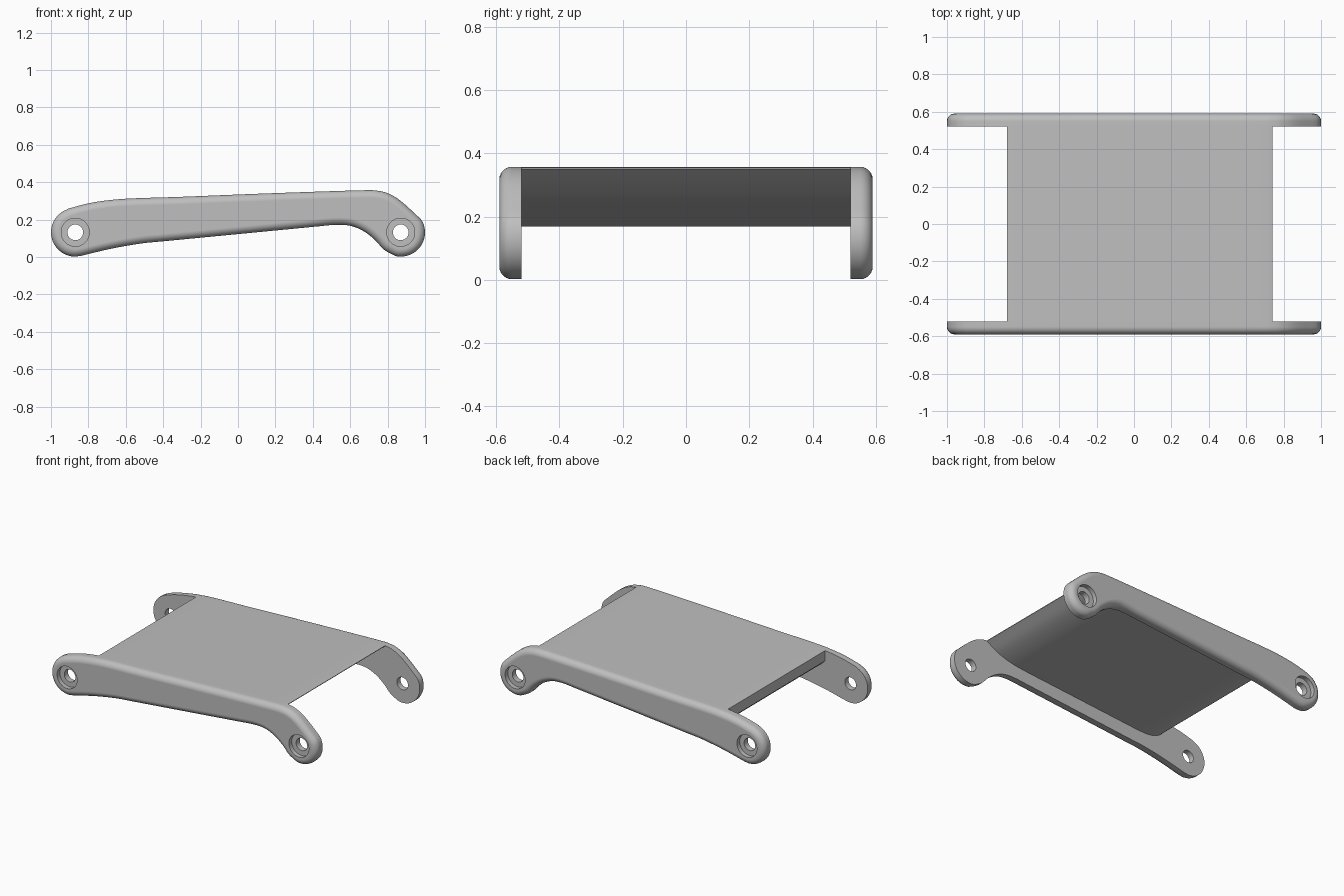
import bpy, bmesh
from math import sin, cos, radians, pi
from mathutils import Vector

cube = bpy.data.objects.get("Cube")
if cube:
    bpy.data.objects.remove(cube, do_unlink=True)

grey = bpy.data.materials.new("plain grey")
grey.use_nodes = True
grey.diffuse_color = (0.52, 0.52, 0.52, 1)
grey.node_tree.nodes["Principled BSDF"].inputs["Base Color"].default_value = grey.diffuse_color


def spline(points, steps=5):
    """Smooth path through the given points."""
    p = [Vector(q) for q in points]
    p = [2 * p[0] - p[1]] + p + [2 * p[-1] - p[-2]]
    path = []
    for a, b, c, d in zip(p, p[1:], p[2:], p[3:]):
        for i in range(steps):
            t = i / steps
            path.append(0.5 * (2 * b + (c - a) * t + (2 * a - 5 * b + 4 * c - d) * t * t
                               + (3 * b - a - 3 * c + d) * t ** 3))
    return path + [p[-2]]


def arc(cx, cz, r, start, end, steps=16):
    angles = [radians(start + (end - start) * i / steps) for i in range(steps + 1)]
    return [Vector((cx + r * cos(a), cz + r * sin(a))) for a in angles]


def prism(name, outline, y_in, y_out, rounding=0):
    """Extrude an xz outline along y, rounding the rim at y_out if asked."""
    bm = bmesh.new()
    inner = [bm.verts.new((p.x, y_in, p.y)) for p in outline]
    outer = [bm.verts.new((p.x, y_out, p.y)) for p in outline]
    bm.faces.new(inner)
    cap = bm.faces.new(outer)
    n = len(outline)
    for i in range(n):
        j = (i + 1) % n
        bm.faces.new((inner[i], inner[j], outer[j], outer[i]))
    bmesh.ops.recalc_face_normals(bm, faces=bm.faces)
    if rounding:
        bmesh.ops.bevel(bm, geom=list(cap.edges), offset=rounding, segments=6,
                        profile=0.5, affect='EDGES', clamp_overlap=False)
    mesh = bpy.data.meshes.new(name)
    bm.to_mesh(mesh)
    bm.free()
    mesh.materials.append(grey)
    obj = bpy.data.objects.new(name, mesh)
    bpy.context.collection.objects.link(obj)
    return obj


def activate(obj):
    bpy.ops.object.select_all(action='DESELECT')
    obj.select_set(True)
    bpy.context.view_layer.objects.active = obj


def drill(obj, x, r, y0, y1):
    cutter = prism("hole_cutter", arc(x, BOSS_Z, r, 0, 352.5, 47), y0, y1)
    cutter.hide_render = True
    mod = obj.modifiers.new("hole", 'BOOLEAN')
    mod.operation, mod.solver, mod.object = 'DIFFERENCE', 'EXACT', cutter
    activate(obj)
    bpy.ops.object.modifier_apply(modifier=mod.name)
    bpy.data.objects.remove(cutter, do_unlink=True)


def finish(obj):
    activate(obj)
    bpy.ops.object.shade_smooth_by_angle(angle=radians(30))
    obj.modifiers.new("even_shading", 'WEIGHTED_NORMAL').keep_sharp = True


BOSS_X, BOSS_Z, BOSS_R = 0.87, 0.132, 0.13
INNER, OUTER = 0.52, 0.59

# Upper edge shared by the arms and the panel
top = spline([(-0.91, 0.258), (-0.8, 0.287), (-0.68, 0.305), (-0.55, 0.314), (-0.3, 0.322),
              (0.1, 0.338), (0.5, 0.352), (0.68, 0.357), (0.74, 0.355), (0.8, 0.341),
              (0.87, 0.3), (0.975, 0.205)])
hook = spline([(0.83, 0.011), (0.78, 0.04), (0.73, 0.093), (0.67, 0.139),
               (0.6, 0.167), (0.52, 0.172), (0.42, 0.163)])
tail = spline([(-0.4, 0.084), (-0.52, 0.072), (-0.68, 0.044), (-0.84, 0.006)])

# Side arms with rounded outer rims and counterbored holes
arm_outline = (top + arc(BOSS_X, BOSS_Z, BOSS_R, 25, -100)
               + hook + tail + arc(-BOSS_X, BOSS_Z, BOSS_R, -90, -250))
for name, side in (("front_arm", -1), ("back_arm", 1)):
    arm = prism(name, arm_outline, side * INNER, side * OUTER, rounding=0.04)
    for x in (-BOSS_X, BOSS_X):
        drill(arm, x, 0.075, side * (OUTER - 0.03), side * (OUTER + 0.1))
        drill(arm, x, 0.042, side * (INNER - 0.1), side * (OUTER + 0.1))
    finish(arm)

# Panel between the arms: flush on top, tapering to a thin edge on one end
upper = [p for p in top if -0.681 < p.x < 0.741]
lower = (spline([(0.74, 0.351), (0.65, 0.3), (0.54, 0.266), (0.42, 0.25), (0.3, 0.239)])
         + spline([(-0.48, 0.169), (-0.56, 0.17), (-0.63, 0.192), (-0.68, 0.235)]))
finish(prism("panel", upper + lower, -INNER, INNER))
